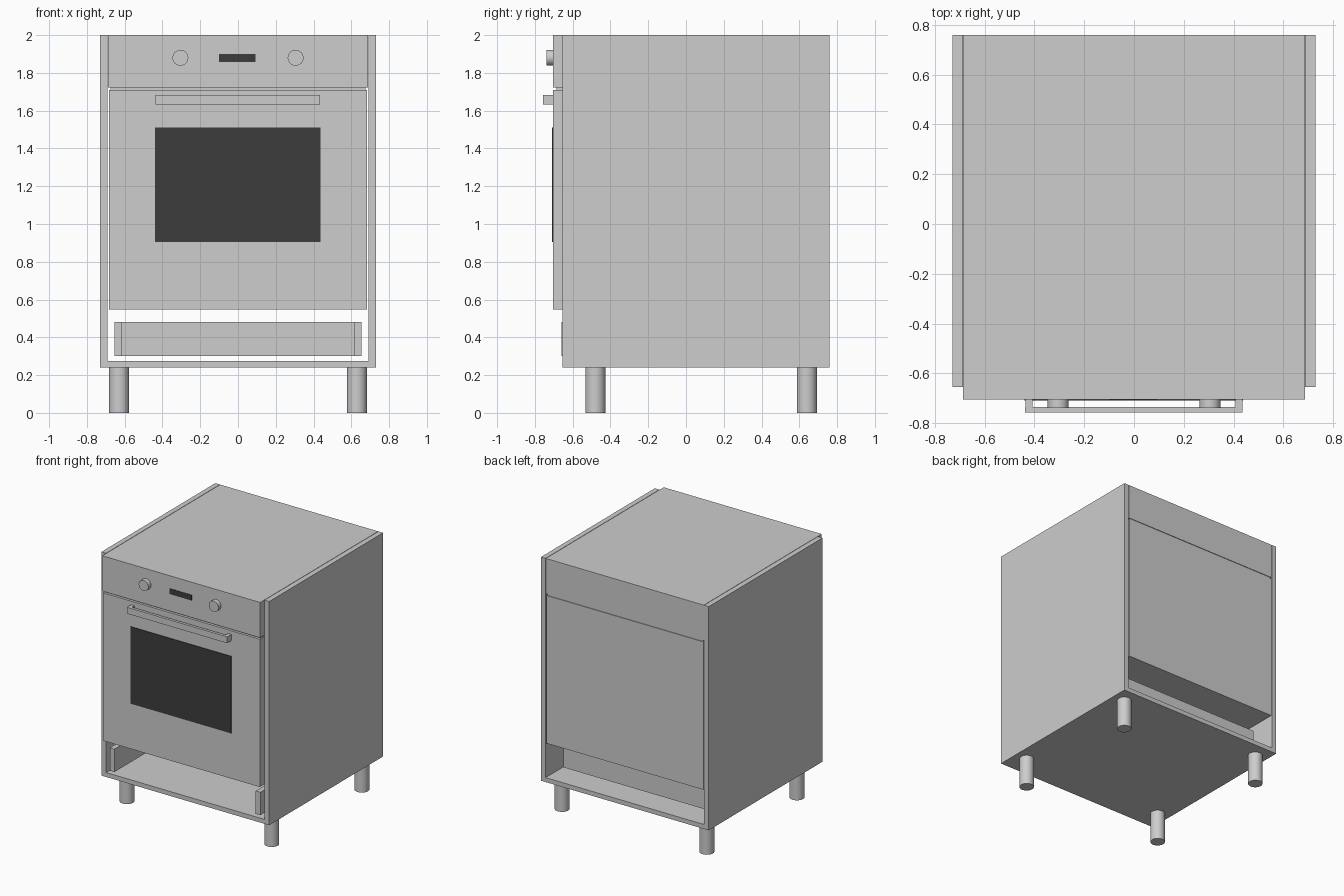
import bpy, bmesh, math
from mathutils import Vector

cube = bpy.data.objects.get("Cube")
if cube:
    bpy.data.objects.remove(cube, do_unlink=True)


def make_material(name, rgb):
    mat = bpy.data.materials.new(name)
    mat.use_nodes = True
    colour = (*rgb, 1)
    mat.diffuse_color = colour
    mat.node_tree.nodes["Principled BSDF"].inputs["Base Color"].default_value = colour
    return mat


light_grey = make_material("light grey", (0.61, 0.61, 0.61))
dark_glass = make_material("dark glass", (0.046, 0.046, 0.046))


def box(name, x, y, z, mat=light_grey, inward=False):
    """Box from (min, max) ranges; inward turns its upright faces to the inside."""
    spans = (x, y, z)
    bm = bmesh.new()
    bmesh.ops.create_cube(bm, size=1)
    for v in bm.verts:
        v.co = Vector([(a + b) / 2 + c * (b - a) for (a, b), c in zip(spans, v.co)])
    bm.normal_update()
    if inward:
        upright = [f for f in bm.faces if abs(f.normal.z) < 0.5]
        bmesh.ops.reverse_faces(bm, faces=upright)
    mesh = bpy.data.meshes.new(name)
    bm.to_mesh(mesh)
    bm.free()
    mesh.materials.append(mat)
    obj = bpy.data.objects.new(name, mesh)
    bpy.context.collection.objects.link(obj)
    return obj


def cylinder(name, centre, radius, depth, tilt=0):
    bpy.ops.mesh.primitive_cylinder_add(vertices=32, radius=radius, depth=depth,
                                        location=centre, rotation=(tilt, 0, 0))
    obj = bpy.context.object
    obj.name = name
    obj.data.materials.append(light_grey)
    bpy.ops.object.shade_smooth_by_angle()
    return obj


def mirrored(side, a, b):
    return tuple(sorted((side * a, side * b)))


FRONT, BACK, FACE = -0.655, 0.76, -0.705

# Cabinet carcass: floor board and the rear board of the open drawer bay
box("cabinet_floor", (-0.69, 0.69), (FRONT, BACK), (0.24, 0.275), inward=True)
box("drawer_back", (-0.615, 0.615), (0.55, 0.59), (0.30, 0.48), inward=True)

# Oven body: lower block with the door, upper block with the controls
box("oven_body", (-0.683, 0.683), (FACE, BACK), (0.547, 1.71))
box("seam_core", (-0.675, 0.675), (FACE + 0.02, BACK - 0.005), (1.71, 1.722))
box("control_housing", (-0.687, 0.687), (FACE, BACK), (1.722, 2.0))

# Dark plates
box("door_window", (-0.44, 0.437), (FACE - 0.005, FACE), (0.905, 1.51), dark_glass)
box("display", (-0.10, 0.093), (FACE - 0.003, FACE), (1.857, 1.9), dark_glass)

# Door handle bar
box("handle_bar", (-0.438, 0.435), (-0.757, -0.735), (1.632, 1.682))

# Parts repeated on both sides
for label, side in (("left", 1), ("right", -1)):
    box(label + "_side_panel", mirrored(side, 0.69, 0.73), (FRONT, BACK),
        (0.24, 2.0), inward=True)
    box(label + "_drawer_side", mirrored(side, 0.615, 0.655), (FRONT - 0.003, 0.59),
        (0.30, 0.48), inward=True)
    box(label + "_handle_post", mirrored(side, 0.408, 0.435), (-0.735, FACE),
        (1.632, 1.682))
    cylinder(label + "_knob", (side * 0.305, -0.722, 1.88), 0.042, 0.034, math.pi / 2)
    for place, y in (("front", -0.48), ("back", 0.64)):
        cylinder(f"{place}_{label}_foot", (side * 0.63, y, 0.12), 0.053, 0.24)
